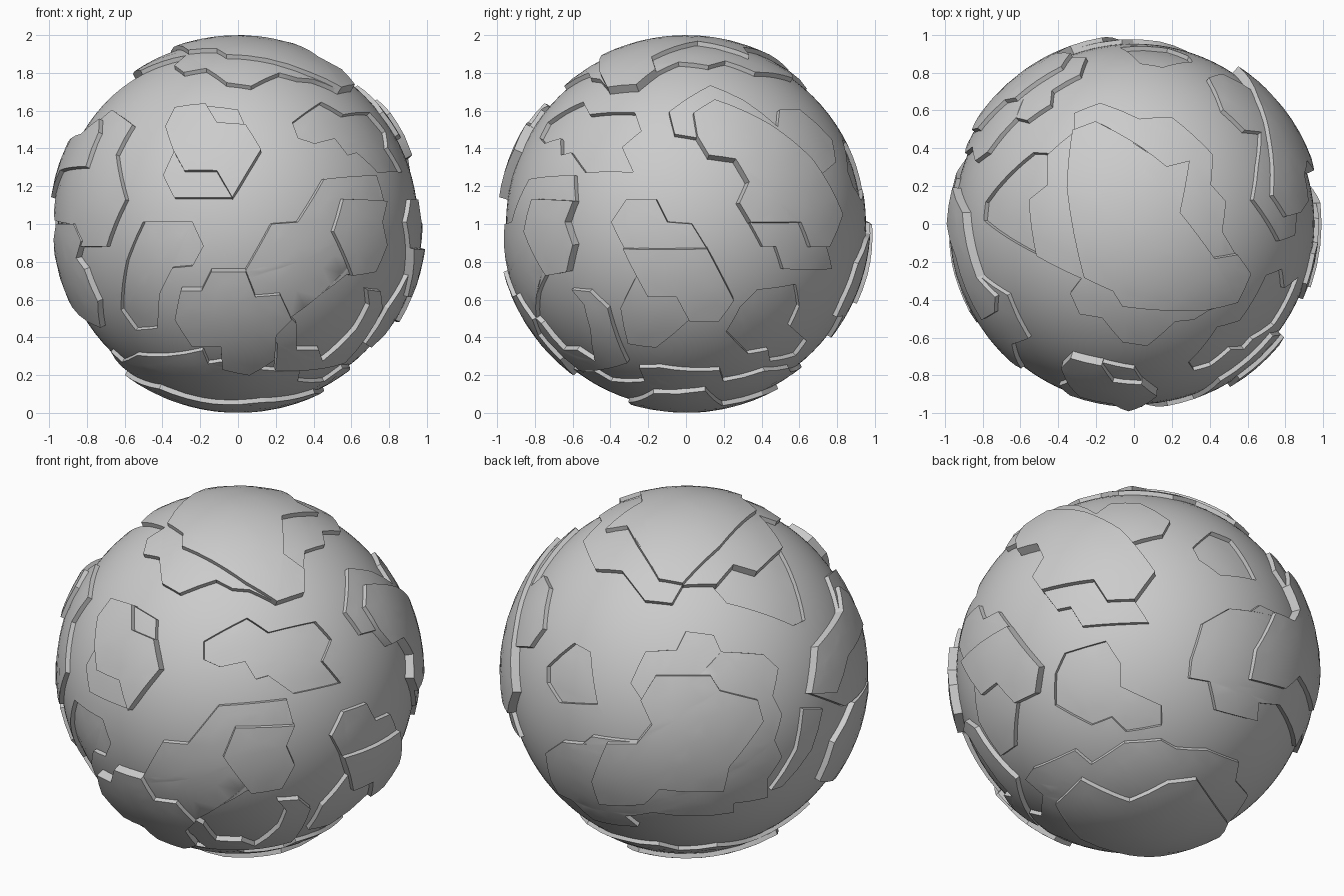
import bpy, bmesh
from math import sin, cos, radians, sqrt
from mathutils import Vector

if "Cube" in bpy.data.objects:
    bpy.data.objects.remove(bpy.data.objects["Cube"])

CENTRE = Vector((0, 0, 1))
LOW, MID, HIGH = 0.977, 0.985, 1.0     # outer radii of the plate layers

# directions the outlines are drawn from: azimuth, elevation
VIEWS = {"front": (0, 0), "right": (90, 0), "left": (270, 0), "top": (0, 90),
         "bottom": (0, -90), "front_right": (35, 25), "back_left": (215, 25)}


def smooth(ob):
    bpy.ops.object.select_all(action='DESELECT')
    ob.select_set(True)
    bpy.context.view_layer.objects.active = ob
    bpy.ops.object.shade_smooth_by_angle(angle=radians(30))


def on_sphere(view, u, v):
    a, e = (radians(t) for t in VIEWS[view])
    flat = Vector((sin(a), -cos(a), 0))
    side = Vector((cos(a), sin(a), 0))
    out = flat * cos(e) + Vector((0, 0, sin(e)))
    up = -flat * sin(e) + Vector((0, 0, cos(e)))
    w = sqrt(max(0.97 - u * u - v * v, 0.0))
    return (side * u + up * v + out * w).normalized()


def plate(name, radius, view, outline, floor=0.935, slope=0.15):
    """Curved slab with slightly sloping walls and the given outline."""
    dirs = [on_sphere(view, u, v) for u, v in outline]
    mid = sum(dirs, Vector()).normalized()
    bm = bmesh.new()
    bm.faces.new([bm.verts.new(d / max(d.dot(mid), 0.05)) for d in dirs])
    bm.normal_update()
    bmesh.ops.triangulate(bm, faces=bm.faces[:], ngon_method='EAR_CLIP')
    for step in range(7):
        for v in bm.verts:
            v.co.normalize()
        long_edges = [e for e in bm.edges if e.calc_length() > 0.14]
        if not long_edges:
            break
        bmesh.ops.subdivide_edges(bm, edges=long_edges, cuts=1)
        bm.normal_update()
        bmesh.ops.triangulate(bm, faces=bm.faces[:])
    # the foot of the wall spreads outwards
    spread = {}
    for e in bm.edges:
        if e.is_boundary:
            a, b = e.verts
            centre = (a.co + b.co) / 2
            n = (b.co - a.co).cross(centre).normalized()
            if n.dot(e.link_faces[0].calc_center_median() - centre) > 0:
                n = -n
            for v in (a, b):
                spread[v] = spread.get(v, Vector()) + n
    for v in bm.verts:
        v.co = v.co.normalized() * floor
    new = bmesh.ops.extrude_face_region(bm, geom=bm.faces[:], use_keep_orig=True)["geom"]
    tops = {v for v in new if isinstance(v, bmesh.types.BMVert)}
    for v in tops:
        v.co = v.co.normalized() * radius
    for v, n in spread.items():
        if v not in tops:
            v.co += n.normalized() * (radius - floor) * slope
    bmesh.ops.recalc_face_normals(bm, faces=bm.faces[:])
    me = bpy.data.meshes.new(name)
    bm.to_mesh(me)
    bm.free()
    ob = bpy.data.objects.new(name, me)
    ob.location = CENTRE
    bpy.context.collection.objects.link(ob)
    smooth(ob)
    return ob


def basin(view, outline):
    """Sinks the outline into the globe."""
    cutter = plate("basin_cutter", 1.05, view, outline, floor=0.93, slope=0)
    cutter.hide_render = True
    bpy.context.view_layer.objects.active = globe
    mod = globe.modifiers.new("basin", 'BOOLEAN')
    mod.operation, mod.solver, mod.object = 'DIFFERENCE', 'EXACT', cutter
    bpy.ops.object.modifier_apply(modifier=mod.name)
    bpy.data.objects.remove(cutter)


# core globe
bpy.ops.mesh.primitive_uv_sphere_add(segments=96, ring_count=48, radius=0.953, location=CENTRE)
globe = bpy.context.object
globe.name = "core_globe"

# sunken basins: front left, front right, right lower, top left, back
basin("front", [
    (-.52, .01), (-.25, .01), (-.19, -.12), (-.25, -.23), (-.36, -.24), (-.43, -.38),
    (-.44, -.57), (-.56, -.58), (-.64, -.47), (-.61, -.2)])
basin("front_right", [
    (-.19, .17), (.05, .30), (.17, .22), (.43, .28), (.52, .18), (.47, .06), (.57, -.06),
    (.31, -.12), (.17, -.02), (.10, -.04), (.04, .06), (-.10, .03), (-.19, .07)])
basin("right", [
    (.22, -.59), (.30, -.45), (.39, -.36), (.6, -.33), (.62, -.45), (.57, -.56), (.66, -.64),
    (.6, -.72), (.46, -.75), (.45, -.69), (.34, -.71)])
basin("top", [
    (-.40, .38), (-.55, .39), (-.81, .12), (-.82, .02), (-.52, -.17), (-.42, 0)])
basin("back_left", [
    (-.77, .03), (-.62, .16), (-.53, .11), (-.49, -.18), (-.70, -.17), (-.77, -.06)])
smooth(globe)

# front upper plates
plate("front_upper_base", LOW, "front", [
    (-.38, .51), (-.33, .61), (-.17, .63), (0, .61), (.04, .52), (.12, .39),
    (-.03, .14), (-.34, .14), (-.40, .26), (-.34, .39)])
plate("front_upper_cap", HIGH, "front", [
    (-.38, .51), (-.33, .61), (-.17, .63), (-.11, .53), (.04, .52), (.12, .39),
    (-.03, .14), (-.11, .28), (-.28, .28), (-.34, .39)])

# front lower landmass with raised caps
plate("front_lower_base", LOW, "front", [
    (-.14, -.25), (.04, -.25), (.18, 0), (.32, .01), (.46, .24), (.74, .26), (.78, .12),
    (.755, .01), (.78, -.11), (.72, -.25), (.58, -.27), (.45, -.37), (.28, -.5), (.2, -.58),
    (.19, -.71), (.06, -.79), (-.08, -.76), (-.09, -.64), (-.24, -.64), (-.33, -.5),
    (-.30, -.35), (-.19, -.35)])
plate("front_lower_left_cap", HIGH, "front", [
    (-.14, -.25), (.04, -.25), (.09, -.38), (.22, -.37), (.28, -.5), (.2, -.58), (.19, -.71),
    (.06, -.79), (-.08, -.76), (-.09, -.64), (-.24, -.64), (-.33, -.5), (-.30, -.35), (-.19, -.35)])
plate("front_lower_right_cap", HIGH, "front", [
    (.55, .13), (.78, .12), (.755, .01), (.78, -.11), (.72, -.25), (.60, -.27), (.5, -.04)])
plate("front_corner_rim", LOW + .003, "front", [
    (.28, -.5), (.31, -.53), (.31, -.67), (.43, -.67), (.45, -.73), (.63, -.56), (.70, -.43),
    (.69, -.35), (.76, -.36), (.77, -.45), (.57, -.74), (.45, -.77), (.30, -.78), (.20, -.78),
    (.21, -.64), (.17, -.58)])

# right side plates
plate("right_middle_base", LOW, "right", [
    (-.40, .01), (-.32, .13), (-.16, .13), (-.10, .01), (.03, 0), (.11, -.13), (.25, -.4),
    (.17, -.51), (.02, -.51), (-.16, -.66), (-.31, -.64), (-.35, -.45), (-.26, -.27), (-.33, -.13)])
plate("right_middle_cap", HIGH, "right", [
    (-.33, -.13), (.11, -.13), (.25, -.4), (.17, -.51), (.02, -.51), (-.05, -.38),
    (-.2, -.38), (-.26, -.27)])
plate("right_back_base", LOW, "right", [
    (-.09, .6), (.13, .74), (.31, .66), (.49, .52), (.5, .61), (.61, .61), (.78, .45), (.8, .33),
    (.69, .24), (.76, .15), (.82, .05), (.75, -.12), (.78, -.24), (.52, -.24), (.48, -.12),
    (.41, -.12), (.34, .01), (.28, .11), (.33, .22), (.26, .34), (.12, .36), (.06, .46), (-.06, .48)])
plate("right_back_cap", HIGH, "right", [
    (.04, .58), (.15, .65), (.44, .52), (.66, .34), (.82, .05), (.75, -.12), (.65, -.12),
    (.6, .01), (.34, .01), (.28, .11), (.33, .22), (.26, .34), (.12, .36), (.06, .46)])

# top plates
plate("top_base", LOW, "top", [
    (-.32, .49), (-.32, .59), (-.18, .645), (.03, .56), (.2, .57), (.42, .37), (.41, .21),
    (.49, .12), (.47, -.04), (.54, -.16), (.61, -.26), (.54, -.41), (.40, -.46), (.32, -.51),
    (.22, -.52), (.07, -.65), (-.06, -.63), (-.17, -.5), (-.29, -.48), (-.34, -.37), (-.28, -.29),
    (-.52, -.17), (-.56, .13), (-.46, .21), (-.46, .37)])
plate("top_cap", HIGH, "top", [
    (-.32, .49), (-.2, .535), (.04, .40), (.17, .30), (.29, .33), (.24, .06), (.42, -.18),
    (.54, -.16), (.61, -.26), (.54, -.41), (.37, -.45), (.15, -.45), (-.06, -.43), (-.11, -.35),
    (-.26, -.28), (-.35, .19)])

# left side plates
plate("left_upper_base", LOW, "left", [
    (.38, .61), (.61, .53), (.64, .37), (.77, .13), (.68, -.12), (.45, -.12), (.42, 0),
    (.1, .02), (-.19, .2), (-.06, .41), (.28, .47)])
plate("left_upper_cap", HIGH, "left", [
    (.38, .55), (.46, .48), (.5, .3), (.17, .28), (0, .14), (-.19, .2), (-.06, .41), (.28, .47)])
plate("left_lower_plate", MID, "left", [
    (.46, 0), (.52, -.09), (.45, -.18), (.5, -.24), (.5, -.41), (.37, -.55), (-.04, -.39),
    (0, -.16), (.2, 0)])
plate("left_back_plate", LOW, "back_left", [
    (.635, -.2), (.74, -.2), (.68, -.42), (.52, -.62), (.46, -.64), (.6, -.42)])

# back plates
plate("back_base", LOW, "back_left", [
    (-.30, -.06), (-.22, .11), (-.05, .12), (0, .22), (.15, .2), (.19, .11), (.42, .095),
    (.5, .02), (.47, -.13), (.52, -.23), (.48, -.37), (.52, -.46), (.44, -.58), (.44, -.68),
    (.26, -.71), (.26, -.76), (-.18, -.76), (-.33, -.78), (-.26, -.835), (-.5, -.80),
    (-.616, -.695), (-.69, -.66), (-.73, -.59), (-.76, -.44), (-.67, -.38), (-.56, -.39),
    (-.51, -.35), (-.26, -.38), (-.18, -.28), (-.24, -.15)])
plate("back_cap", HIGH, "back_left", [
    (-.24, -.15), (-.16, -.02), (.13, -.02), (.18, -.1), (.38, -.15), (.41, -.26), (.23, -.5),
    (.2, -.63), (-.14, -.62), (-.22, -.7), (-.46, -.7), (-.5, -.58), (-.42, -.38), (-.26, -.38),
    (-.18, -.28)])

# bottom plates
plate("bottom_base", LOW - .002, "bottom", [
    (-.68, .2), (-.62, .2), (-.54, .43), (-.19, .69), (-.16, .62), (-.08, .65), (.2, .56),
    (.33, .49), (.32, .4), (.46, .22), (.56, .25), (.6, .14), (.57, -.18), (.47, -.2), (.42, -.42),
    (.27, -.55), (.17, -.56), (0, -.62), (-.24, -.6), (-.3, -.5), (-.48, -.39), (-.55, -.1)])
plate("bottom_cap", HIGH, "bottom", [
    (-.59, 0), (-.41, .25), (-.12, .27), (.12, .3), (.4, .17), (.45, -.1), (.19, -.19),
    (.1, -.4), (-.03, -.48), (-.15, -.42), (-.48, -.2)])
